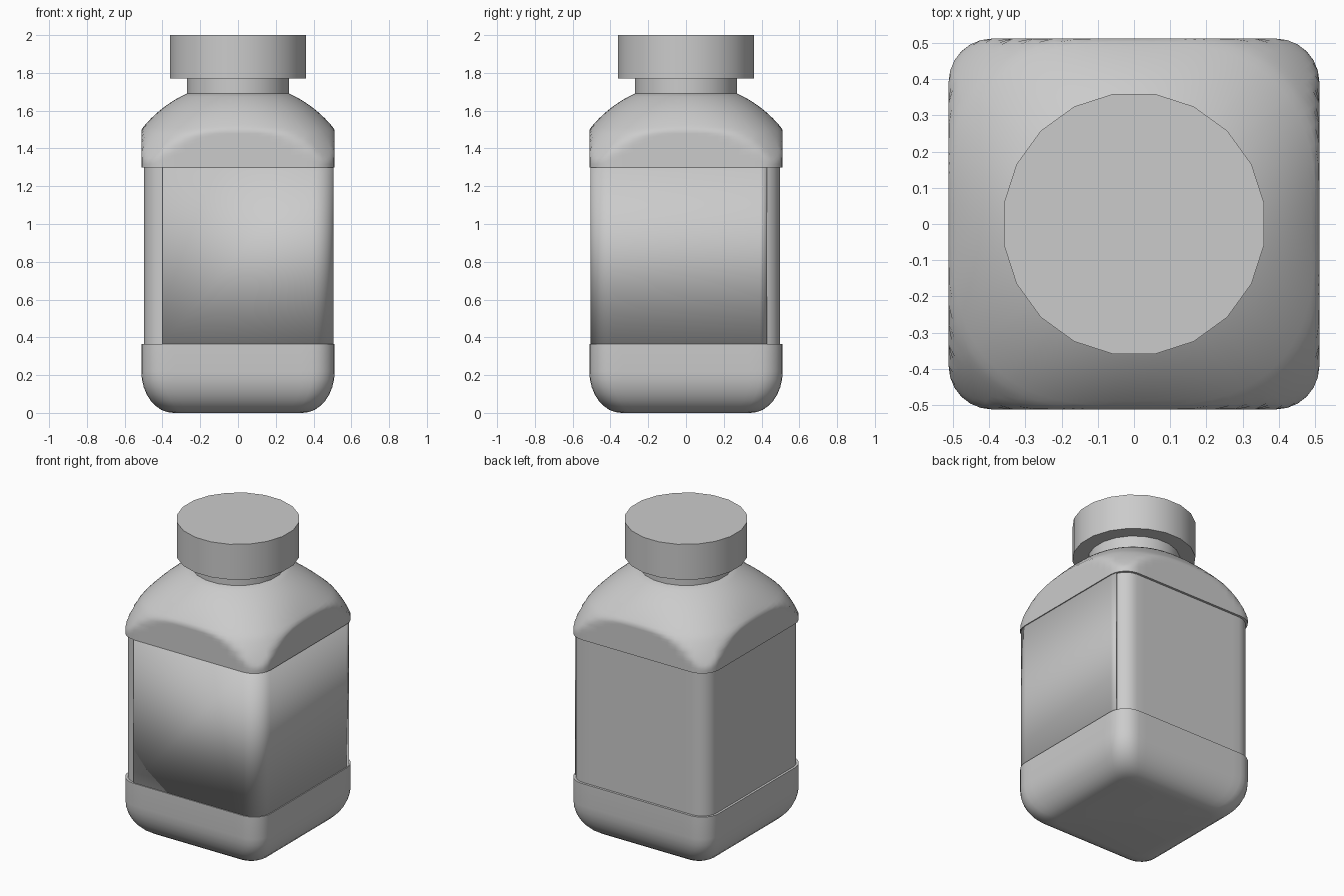
import bpy, bmesh, math

cube = bpy.data.objects.get("Cube")
if cube:
    bpy.data.objects.remove(cube)

grey = bpy.data.materials.new("plain_grey")
grey.use_nodes = True
COLOUR = (0.6, 0.6, 0.6, 1)
grey.diffuse_color = COLOUR
grey.node_tree.nodes["Principled BSDF"].inputs["Base Color"].default_value = COLOUR


def rounded_square(half, radius, edge_steps=14, arc_steps=6):
    """Closed outline, counterclockwise, starting on the front edge."""
    c = half - radius
    pts = []
    for k in range(4):
        turn = k * math.pi / 2
        local = [(-c + 2 * c * i / edge_steps, -half) for i in range(edge_steps)]
        for i in range(arc_steps):
            a = -math.pi / 2 + math.pi / 2 * i / arc_steps
            local.append((c + radius * math.cos(a), -c + radius * math.sin(a)))
        cs, sn = math.cos(turn), math.sin(turn)
        pts += [(x * cs - y * sn, x * sn + y * cs) for x, y in local]
    return pts


def make_object(name, bm, angle):
    bmesh.ops.recalc_face_normals(bm, faces=bm.faces[:])
    mesh = bpy.data.meshes.new(name)
    bm.to_mesh(mesh)
    bm.free()
    mesh.materials.append(grey)
    obj = bpy.data.objects.new(name, mesh)
    bpy.context.collection.objects.link(obj)
    bpy.ops.object.select_all(action='DESELECT')
    obj.select_set(True)
    bpy.context.view_layer.objects.active = obj
    bpy.ops.object.shade_smooth_by_angle(angle=math.radians(angle))
    return obj


def loft(name, rings, angle, closed=True):
    """Skin a stack of (outline, z) rings."""
    bm = bmesh.new()
    rows = [[bm.verts.new((x, y, z)) for x, y in pts] for pts, z in rings]
    n = len(rows[0])
    for low, high in zip(rows, rows[1:]):
        for i in range(n if closed else n - 1):
            j = (i + 1) % n
            bm.faces.new((low[i], low[j], high[j], high[i]))
    if closed:
        bm.faces.new(rows[0])
        bm.faces.new(rows[-1])
    return make_object(name, bm, angle)


def dome_ring(z):
    """Square outline trimmed by a dome that swells towards the corners."""
    r = math.sqrt(0.4225 - (z - 1.1) ** 2)
    swell = 0.11 * min(1, (1.69 - z) / 0.2)
    pts = []
    for x, y in rounded_square(HALF, CORNER):
        limit = r * (1 + swell * math.sin(2 * math.atan2(y, x)) ** 2)
        s = min(1, limit / math.hypot(x, y))
        pts.append((x * s, y * s))
    return pts


HALF, CORNER = 0.512, 0.12
LOW, TOP = 0.365, 1.3

# Bottle body: rounded base, recessed label wall, domed shoulder
rings = []
for i in range(9):
    a = math.pi / 2 * i / 8
    half = 0.342 + 0.17 * math.sin(a)
    rings.append((rounded_square(half, 0.08 + 0.04 * math.sin(a)), 0.22 * (1 - math.cos(a))))
rings.append((rounded_square(HALF, CORNER), LOW))
wall = rounded_square(0.497, 0.105)
rings += [(wall, LOW), (wall, TOP)]
STEPS = 24
for i in range(STEPS + 1):
    z = TOP + (1.69 - TOP) * i / STEPS
    rings.append((dome_ring(z), z))
loft("bottle_body", rings, 50)

# Label wrapped round the front and left sides
half, radius = 0.506, 0.114
c = half - radius
path = [(-0.4, -half)]
for i in range(9):
    a = -math.pi / 2 + math.pi / 2 * i / 8
    path.append((c + radius * math.cos(a), -c + radius * math.sin(a)))
path += [(half, c), (half - 0.006, 0.43)]
label = loft("label", [(path, LOW), (path, TOP)], 40, closed=False)
shell = label.modifiers.new("thickness", 'SOLIDIFY')
shell.thickness = 0.008
shell.offset = -1


# Neck and screw cap
def cylinder(name, radius, bottom, top, sides=20):
    step = 2 * math.pi / sides
    pts = [(radius * math.cos((i + 0.5) * step), radius * math.sin((i + 0.5) * step))
           for i in range(sides)]
    loft(name, [(pts, bottom), (pts, top)], 30)


cylinder("neck", 0.273, 1.66, 1.78)
cylinder("cap", 0.364, 1.77, 2.0)
